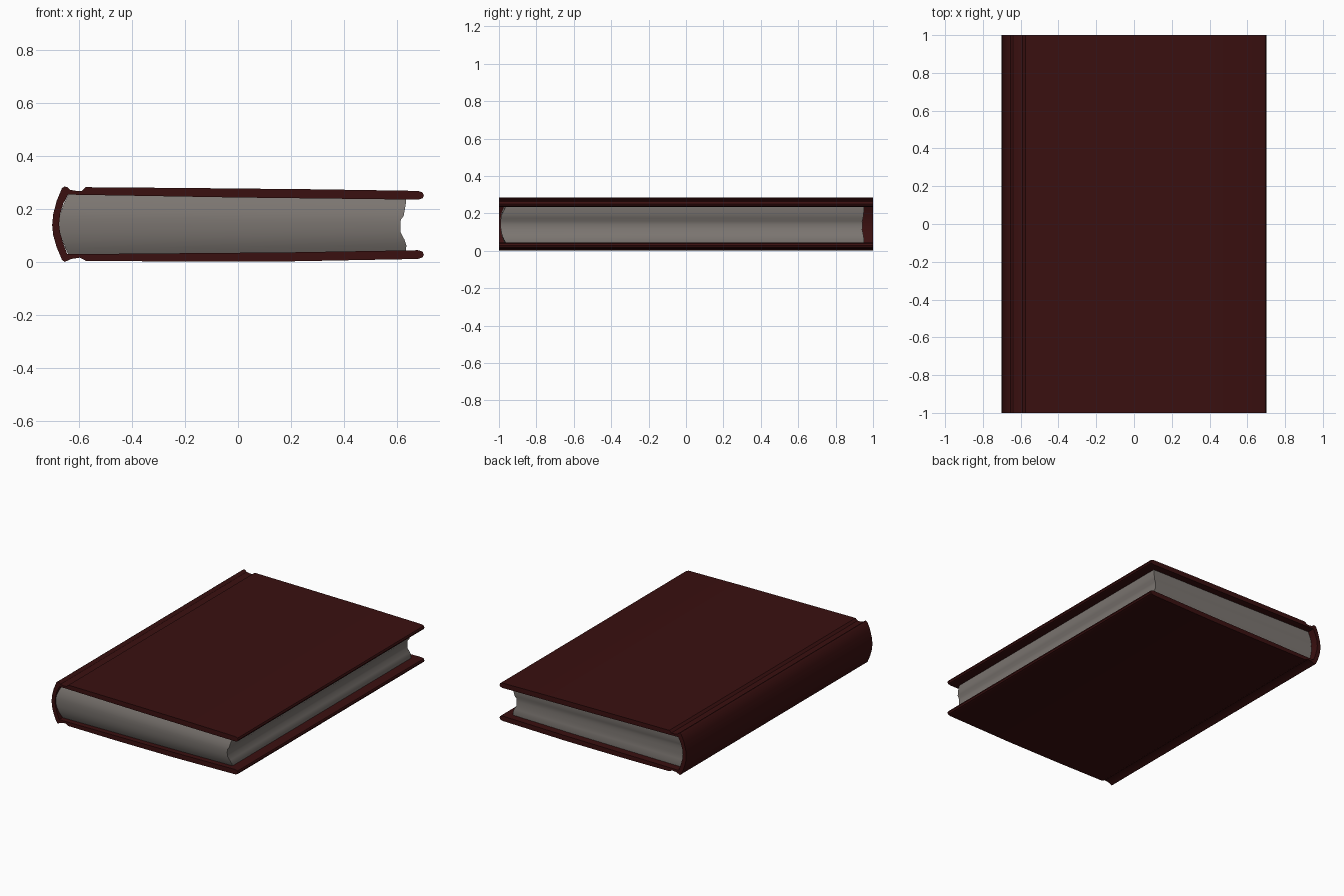
import bpy, bmesh

def mat(name, rgb):
    m = bpy.data.materials.new(name)
    m.diffuse_color = (*rgb, 1)
    return m

def finish(name, bm, material):
    bmesh.ops.recalc_face_normals(bm, faces=bm.faces)
    me = bpy.data.meshes.new(name)
    bm.to_mesh(me)
    bm.free()
    me.materials.append(material)
    ob = bpy.data.objects.new(name, me)
    bpy.context.collection.objects.link(ob)
    bpy.ops.object.select_all(action='DESELECT')
    bpy.context.view_layer.objects.active = ob
    ob.select_set(True)
    bpy.ops.object.shade_smooth_by_angle(angle=0.6)
    return ob

leather = mat("dark red leather", (0.042, 0.005, 0.005))
paper = mat("grey paper", (0.20, 0.18, 0.165))

# Cover: one closed cross-section (x, z) running around outside then inside
outer = [(0.68, 0.268), (0.3, 0.274), (-0.2, 0.279), (-0.575, 0.282), (-0.59, 0.268),
         (-0.61, 0.268), (-0.635, 0.272), (-0.645, 0.282), (-0.655, 0.285), (-0.665, 0.278),
         (-0.685, 0.23), (-0.698, 0.18), (-0.702, 0.14), (-0.698, 0.1), (-0.685, 0.055),
         (-0.665, 0.008), (-0.655, 0.0), (-0.645, 0.004), (-0.63, 0.011), (-0.597, 0.016),
         (-0.575, 0.004), (-0.2, 0.001), (0.2, 0.002), (0.68, 0.011), (0.697, 0.017), (0.702, 0.027)]
inner = [(0.697, 0.039), (0.68, 0.044), (0.2, 0.036), (-0.645, 0.029), (-0.66, 0.07),
         (-0.672, 0.11), (-0.676, 0.143), (-0.672, 0.18), (-0.66, 0.22), (-0.642, 0.254),
         (0.0, 0.243), (0.68, 0.235), (0.697, 0.24), (0.702, 0.25), (0.697, 0.262)]
bm = bmesh.new()
face = bm.faces.new([bm.verts.new((x, -1, z)) for x, z in outer + inner])
ext = bmesh.ops.extrude_face_region(bm, geom=[face])
bmesh.ops.translate(bm, vec=(0, 2, 0), verts=[v for v in ext['geom'] if isinstance(v, bmesh.types.BMVert)])
finish("book_cover", bm, leather)

# Page block: stacked outlines (height fraction, spine x, fore-edge x, front y, back y)
rows = [(-0.02, -0.64, 0.634, -0.962, 0.95), (0.1, -0.652, 0.636, -0.975, 0.952),
        (0.22, -0.662, 0.628, -0.984, 0.948), (0.36, -0.672, 0.614, -0.99, 0.942),
        (0.5, -0.677, 0.613, -0.992, 0.944), (0.6, -0.676, 0.615, -0.992, 0.942),
        (0.68, -0.671, 0.626, -0.99, 0.947), (0.8, -0.662, 0.63, -0.984, 0.95),
        (0.92, -0.65, 0.634, -0.972, 0.951), (1.02, -0.64, 0.634, -0.962, 0.95)]

def height(f, x):
    t = (x + 0.645) / 1.28
    low, high = 0.029 + 0.014 * t, 0.254 - 0.018 * t
    return low + (high - low) * f

bm = bmesh.new()
rings = [[bm.verts.new((x, y, height(f, x))) for x, y in ((xl, yf), (xr, yf), (xr, yb), (xl, yb))]
         for f, xl, xr, yf, yb in rows]
for a, b in zip(rings, rings[1:]):
    for i in range(4):
        j = (i + 1) % 4
        bm.faces.new((a[i], a[j], b[j], b[i]))
bm.faces.new(rings[0])
bm.faces.new(rings[-1])
finish("page_block", bm, paper)
